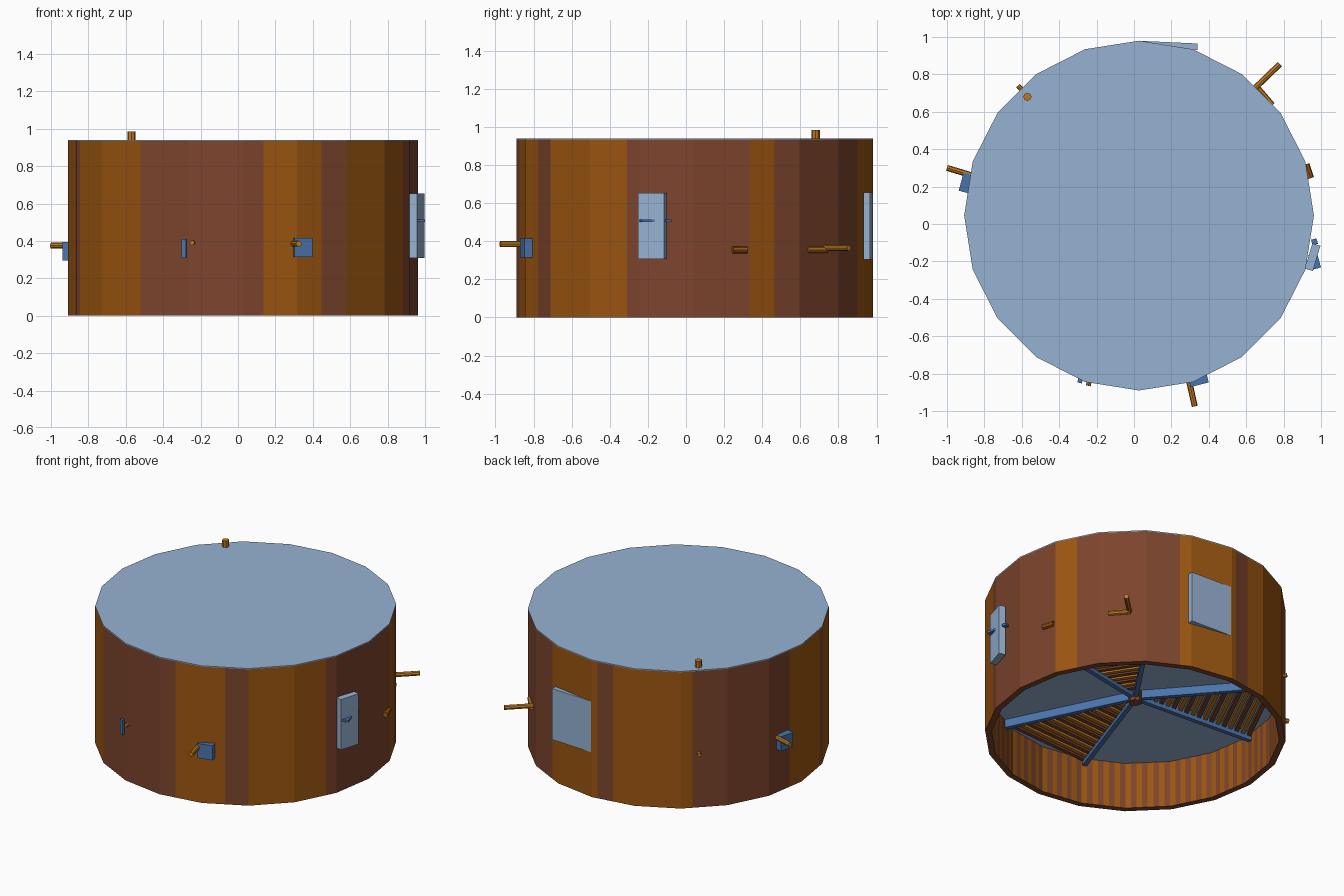
import bpy, bmesh, math
from mathutils import Vector

if "Cube" in bpy.data.objects:
    bpy.data.objects.remove(bpy.data.objects["Cube"])

CX, CY, R, RI, TOP, FLOOR = 0.027, 0.045, 0.935, 0.895, 0.94, 0.32


def srgb(r, g, b):
    f = lambda c: (c / 255 / 12.92) if c < 11 else ((c / 255 + 0.055) / 1.055) ** 2.4
    return (f(r), f(g), f(b), 1)


def material(name, rgb):
    m = bpy.data.materials.new(name)
    m.diffuse_color = srgb(*rgb)
    m.use_nodes = True
    m.node_tree.nodes["Principled BSDF"].inputs["Base Color"].default_value = m.diffuse_color
    return m


BROWN = material("brown wood", (124, 68, 44))
ORANGE = material("orange wood", (156, 86, 16))
PALE = material("pale blue", (150, 178, 210))
BLUE = material("mid blue", (74, 116, 172))
BRASS = material("golden wood", (190, 122, 32))


def finish(name, bm, *mats):
    me = bpy.data.meshes.new(name)
    bm.to_mesh(me)
    bm.free()
    ob = bpy.data.objects.new(name, me)
    for m in mats:
        me.materials.append(m)
    bpy.context.collection.objects.link(ob)
    return ob


def pt(r, deg, z):
    a = math.radians(deg)
    return Vector((CX + r * math.cos(a), CY + r * math.sin(a), z))


def prism(name, r, z0, z1, mat):
    bm = bmesh.new()
    lo = [bm.verts.new(pt(r, 18 * i, z0)) for i in range(20)]
    hi = [bm.verts.new(pt(r, 18 * i, z1)) for i in range(20)]
    bm.faces.new(lo[::-1])
    bm.faces.new(hi)
    for i in range(20):
        j = (i + 1) % 20
        bm.faces.new((lo[i], lo[j], hi[j], hi[i]))
    return finish(name, bm, mat)


def box(name, c, size, deg, mat):
    bm = bmesh.new()
    bmesh.ops.create_cube(bm, size=1)
    bmesh.ops.scale(bm, vec=size, verts=bm.verts)
    ob = finish(name, bm, mat)
    ob.location = c
    ob.rotation_euler.z = math.radians(deg)
    return ob


def bar(name, a, b, width, height, mat):
    """Box beam between two points of equal height."""
    a, b = Vector(a), Vector(b)
    d = b - a
    return box(name, (a + b) / 2, (d.length, width, height),
               math.degrees(math.atan2(d.y, d.x)), mat)


def rod(name, a, b, r, mat=BRASS):
    a, b = Vector(a), Vector(b)
    d = b - a
    bm = bmesh.new()
    bmesh.ops.create_cone(bm, cap_ends=True, segments=8, radius1=r, radius2=r, depth=d.length)
    ob = finish(name, bm, mat)
    ob.location = (a + b) / 2
    ob.rotation_mode = 'QUATERNION'
    ob.rotation_quaternion = d.to_track_quat('Z', 'Y')
    return ob


# Drum wall: 20 flat sides, each divided into planks
ORANGE_ARCS = [(17.5, 27), (67, 92), (98, 131), (173, 195), (201, 234), (277, 297), (306, 338)]
N = 8
bm = bmesh.new()
rings = []
for i in range(20):
    for k in range(N):
        def at(r, z):
            return bm.verts.new(pt(r, 18 * i, z).lerp(pt(r, 18 * i + 18, z), k / N))
        rings.append((at(R, 0), at(R, TOP - 0.006), at(RI, TOP - 0.006), at(RI, 0)))
for i, p in enumerate(rings):
    q = rings[(i + 1) % len(rings)]
    deg = (i + 0.5) * 18 / N
    is_orange = any(a < deg < b for a, b in ORANGE_ARCS)
    for j in range(4):
        f = bm.faces.new((p[j], q[j], q[(j + 1) % 4], p[(j + 1) % 4]))
        if j == 0:
            f.material_index = int(is_orange)      # big outer patches
        elif j == 2:
            f.material_index = i % 2               # fine inner stripes
bmesh.ops.recalc_face_normals(bm, faces=bm.faces)
finish("drum_wall", bm, BROWN, ORANGE)

# Roof and raised inner floor
prism("roof", R, TOP - 0.006, TOP, PALE)
prism("inner_floor", RI, FLOOR, FLOOR + 0.02, PALE)

# Three slatted wedges under the floor, with side rails and a hub
for n, mid in enumerate((-86.5, 33.5, 153.5)):
    lo, hi = mid - 22.5, mid + 22.5
    for s in range(17):
        r = 0.1 + s * 0.048
        z = FLOOR - 0.02
        bar(f"slat_{n}_{s}", pt(r, lo, z), pt(r, hi, z), 0.026, 0.022,
            BRASS if s % 2 else BROWN)
    for side, deg in (("a", lo), ("b", hi)):
        bar(f"rail_{n}_{side}", pt(0.04, deg, FLOOR - 0.03), pt(0.88, deg, FLOOR - 0.03),
            0.03, 0.055, BLUE)
rod("hub_post", (CX, CY, FLOOR - 0.08), (CX, CY, FLOOR), 0.04, BROWN)

# Open hatch panels with handles
bar("right_hatch", (0.935, -0.245, 0.48), (0.975, -0.11, 0.48), 0.045, 0.345, PALE)
box("right_hatch_handle", (0.965, -0.20, 0.508), (0.05, 0.08, 0.014), 15, BLUE)
box("right_hatch_latch", (0.965, -0.095, 0.508), (0.03, 0.03, 0.014), 15, BLUE)
bar("back_hatch", (0.035, 0.962, 0.48), (0.34, 0.948, 0.48), 0.034, 0.35, PALE)

# Axle rods and blue bearing blocks around the wall
rod("left_axle", (-1.0, 0.30, 0.375), (-0.85, 0.255, 0.375), 0.016)
box("left_bearing", (-0.90, 0.22, 0.345), (0.05, 0.10, 0.10), -15, BLUE)
rod("front_axle", (0.325, -0.975, 0.385), (0.29, -0.82, 0.385), 0.016)
box("front_bearing", (0.345, -0.835, 0.365), (0.10, 0.05, 0.10), 14, BLUE)
rod("back_axle", (0.78, 0.855, 0.365), (0.64, 0.72, 0.365), 0.016)
rod("back_crank", (0.65, 0.74, 0.355), (0.74, 0.635, 0.355), 0.016)
rod("right_peg", (0.92, 0.32, 0.355), (0.945, 0.245, 0.355), 0.018, ORANGE)
box("front_left_plate", (-0.285, -0.825, 0.36), (0.025, 0.05, 0.10), -14, BLUE)
rod("front_left_peg", (-0.245, -0.865, 0.39), (-0.23, -0.80, 0.39), 0.013)
rod("back_left_peg", (-0.62, 0.74, 0.37), (-0.55, 0.66, 0.37), 0.013)

# Post rising through the roof
rod("roof_post", (-0.57, 0.68, FLOOR), (-0.57, 0.68, 0.985), 0.022)
